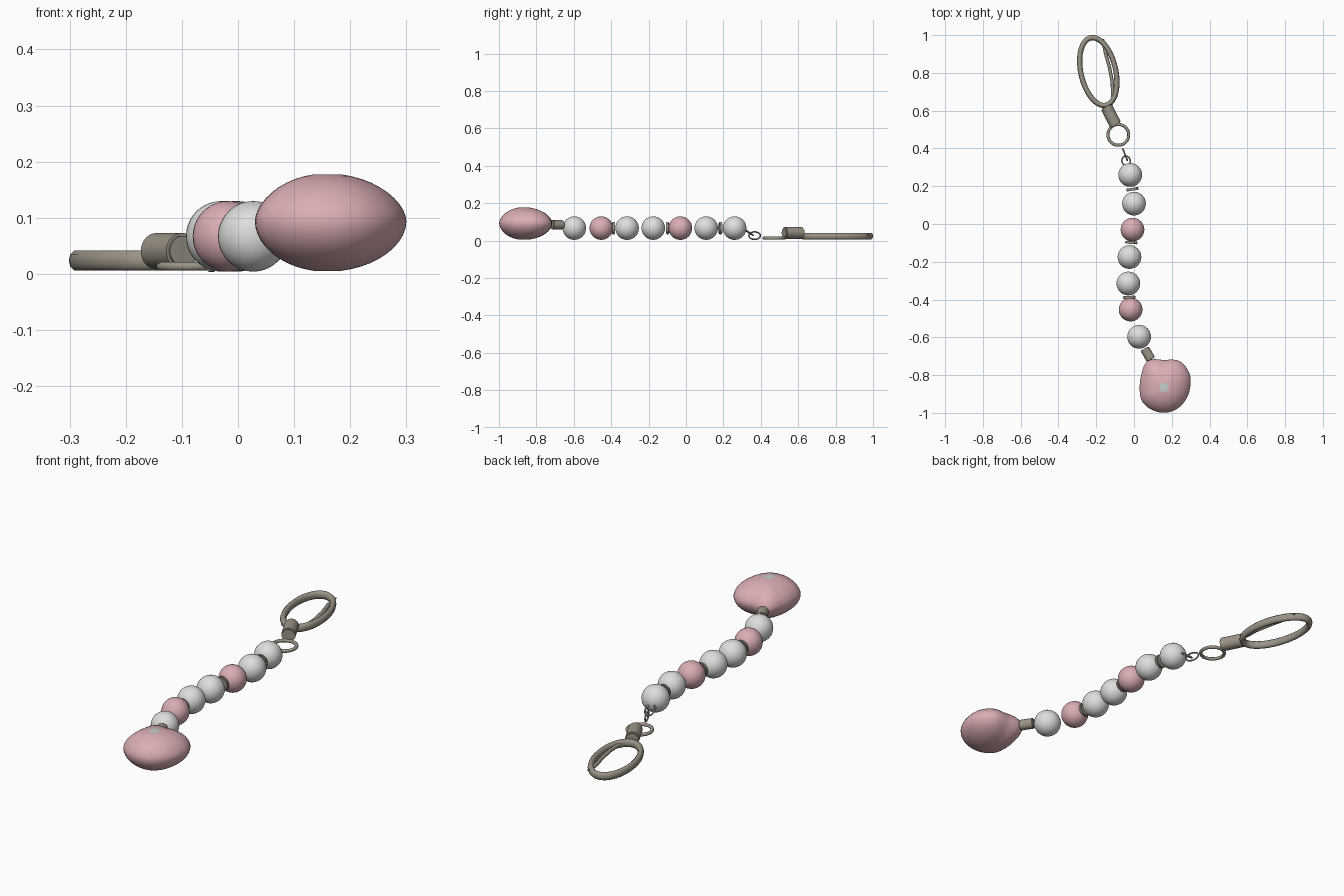
import bpy, bmesh, math
from mathutils import Vector, Matrix

if "Cube" in bpy.data.objects:
    bpy.data.objects.remove(bpy.data.objects["Cube"])


def material(name, rgb):
    m = bpy.data.materials.new(name)
    m.diffuse_color = (*rgb, 1)
    m.use_nodes = True
    m.node_tree.nodes["Principled BSDF"].inputs["Base Color"].default_value = m.diffuse_color
    return m


PINK = material("dusty_pink", (0.70, 0.42, 0.45))
WHITE = material("pearl_white", (0.73, 0.73, 0.72))
METAL = material("aged_metal", (0.33, 0.295, 0.24))
PALE = material("pale_facet", (0.56, 0.61, 0.58))


def add_object(name, bm, *mats):
    bmesh.ops.recalc_face_normals(bm, faces=bm.faces)
    me = bpy.data.meshes.new(name)
    bm.to_mesh(me)
    bm.free()
    ob = bpy.data.objects.new(name, me)
    bpy.context.collection.objects.link(ob)
    for m in mats:
        me.materials.append(m)
    bpy.context.view_layer.objects.active = ob
    ob.select_set(True)
    bpy.ops.object.shade_smooth_by_angle(angle=math.radians(40))
    ob.select_set(False)
    return ob


def bead(name, centre, radius, mat):
    bm = bmesh.new()
    bmesh.ops.create_uvsphere(bm, u_segments=32, v_segments=20, radius=radius,
                              matrix=Matrix.Translation(centre))
    return add_object(name, bm, mat)


def barrel(name, start, end, radius, bevel=0.004):
    """Cylinder between two points with softened rims."""
    a, b = Vector(start), Vector(end)
    rot = (b - a).to_track_quat('Z', 'Y').to_matrix().to_4x4()
    bm = bmesh.new()
    bmesh.ops.create_cone(bm, cap_ends=True, segments=32, radius1=radius, radius2=radius,
                          depth=(b - a).length, matrix=Matrix.Translation((a + b) / 2) @ rot)
    rims = [e for e in bm.edges if any(len(f.verts) > 4 for f in e.link_faces)]
    bmesh.ops.bevel(bm, geom=rims, offset=bevel, segments=2, affect='EDGES')
    return add_object(name, bm, METAL)


def wire(name, points, tube, cyclic=True, radii=None, sides=3):
    """Round wire swept along points, turned into a mesh."""
    cu = bpy.data.curves.new(name, 'CURVE')
    cu.dimensions = '3D'
    cu.bevel_depth = tube
    cu.bevel_resolution = sides
    cu.use_fill_caps = True
    sp = cu.splines.new('POLY')
    sp.points.add(len(points) - 1)
    for i, (p, co) in enumerate(zip(sp.points, points)):
        p.co = (*co, 1)
        p.radius = radii[i] if radii else 1
    sp.use_cyclic_u = cyclic
    cu.materials.append(METAL)
    ob = bpy.data.objects.new(name, cu)
    bpy.context.collection.objects.link(ob)
    bpy.ops.object.select_all(action='DESELECT')
    ob.select_set(True)
    bpy.context.view_layer.objects.active = ob
    bpy.ops.object.convert(target='MESH')
    bpy.context.object.select_set(False)
    return bpy.context.object


def loop(name, centre, along, across, a, b, tube, n=48):
    """Elliptical wire ring spanned by two directions."""
    u, v, c = Vector(along).normalized(), Vector(across).normalized(), Vector(centre)
    pts = [c + u * a * math.cos(t) + v * b * math.sin(t)
           for t in (2 * math.pi * i / n for i in range(n))]
    return wire(name, pts, tube)


# Pebble pendant: uneven outline with a domed top and bottom
OUTLINE = [.139, .156, .164, .148, .166, .138, .128, .135, .132, .131, .131, .132]
CX, CY, CZ = 0.158, -0.868, 0.094


def outline(t):
    s = t / (2 * math.pi) * 12
    i, f = int(s) % 12, s - int(s)
    p0, p1, p2, p3 = (OUTLINE[(i + k) % 12] for k in (-1, 0, 1, 2))
    return 0.5 * (2 * p1 + (p2 - p0) * f + (2 * p0 - 5 * p1 + 4 * p2 - p3) * f * f
                  + (3 * p1 - p0 - 3 * p2 + p3) * f ** 3)


bm = bmesh.new()
N = 64
rings = []
for lat in range(-80, 81, 8):
    t = math.radians(lat)
    s = math.sin(abs(t))
    z = CZ + (0.085 * s ** 1.15 if lat > 0 else -0.090 * s ** 1.05)
    k = math.cos(t)
    ring = []
    for j in range(N):
        th = 2 * math.pi * j / N
        r = k * (outline(th) * k ** 0.0)
        ring.append(bm.verts.new((CX + r * math.cos(th), CY + r * math.sin(th), z)))
    rings.append(ring)
for r0, r1 in zip(rings, rings[1:]):
    for j in range(N):
        bm.faces.new((r0[j], r0[(j + 1) % N], r1[(j + 1) % N], r1[j]))
bm.faces.new(rings[0][::-1])
cap = bm.faces.new(rings[-1])      # pale flat spot on top
cap.material_index = 1
add_object("pebble_pendant", bm, PINK, PALE)

# Strand of beads
BZ = 0.067
BEADS = [(-.02, .26), (0, .108), (-.008, -.03), (-.024, -.175),
         (-.03, -.315), (-.018, -.453), (.027, -.597)]
for i, (x, y) in enumerate(BEADS):
    bead(f"bead_{i + 1}", (x, y, BZ), 0.0628, PINK if i in (2, 5) else WHITE)

# Thin spacer discs between beads
for i, (x, y, dx) in enumerate([(-.008, .184, -.15), (-.014, -.098, .06), (-.026, -.388, -.05)]):
    d = Vector((dx, 1, 0)).normalized() * 0.0075
    c = Vector((x, y, BZ))
    barrel(f"spacer_{i + 1}", c - d, c + d, 0.033, 0.003)

# Tube joining the strand to the pendant
barrel("pendant_tube", (.056, -.660, .084), (.090, -.718, .086), 0.025)

# Small chain links
loop("chain_link_flat", (-.042, .335, .045), (-.1, .8, -.55), (1, .12, 0), .030, .022, .004, 32)
loop("chain_link_upright", (-.047, .367, .027), (-.4, 1, 0), (0, 0, 1), .033, .020, .004, 32)

# Jump ring
loop("jump_ring", (-.083, .472, .0135), (1, 0, 0), (0, 1, 0), .055, .055, .008)

# Swivel barrel
barrel("swivel_barrel", (-.147, .622, .041), (-.097, .524, .041), 0.032, 0.005)

# Oval clasp ring, slightly taller than wide in section
tilt = math.radians(13)
along, across = (-math.sin(tilt), math.cos(tilt), 0), (math.cos(tilt), math.sin(tilt), 0)
clasp = loop("clasp_ring", (-.189, .807, 0), along, across, .183, .092, .014, 64)
clasp.scale.z = 1.35
clasp.location.z = .024

# Spring gate with a tapered thumb tip
gate = [(-.160, .978, .030), (-.163, .955, .029), (-.150, .900, .026),
        (-.130, .830, .024), (-.115, .750, .024), (-.112, .670, .024)]
wire("clasp_gate", gate, 0.009, False, [.5, .8, 1, 1, 1, 1])
